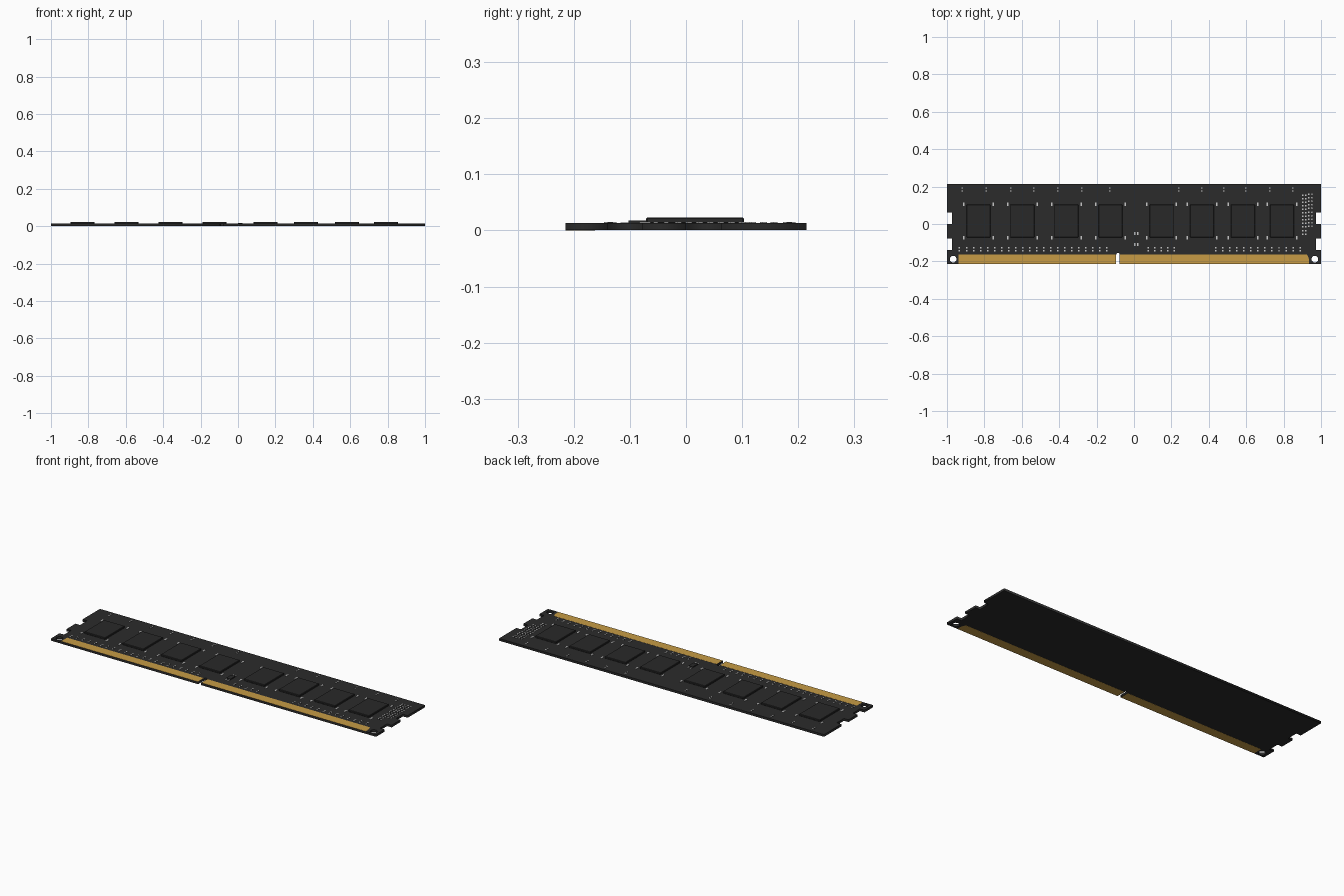
import bpy, bmesh, math
from mathutils import Matrix

if "Cube" in bpy.data.objects:
    bpy.data.objects.remove(bpy.data.objects["Cube"])


def material(name, rgb):
    m = bpy.data.materials.new(name)
    m.diffuse_color = (*rgb, 1)
    m.use_nodes = True
    m.node_tree.nodes["Principled BSDF"].inputs["Base Color"].default_value = m.diffuse_color
    return m


BLACK = material("board black", (0.024, 0.024, 0.024))
CHIP = material("chip charcoal", (0.022, 0.022, 0.022))
GOLD = material("contact gold", (0.57, 0.33, 0.06))
SILVER = material("solder silver", (0.6, 0.6, 0.6))
Z0, ZT = 0.0005, 0.013      # board underside and top


def plate(name, loops, z0, z1, mat):
    """Extruded flat outline; inner loops become holes."""
    cu = bpy.data.curves.new(name, 'CURVE')
    cu.dimensions, cu.fill_mode = '2D', 'BOTH'
    cu.extrude = (z1 - z0) / 2
    for pts in loops:
        s = cu.splines.new('POLY')
        s.points.add(len(pts) - 1)
        for p, (x, y) in zip(s.points, pts):
            p.co = (x, y, 0, 1)
        s.use_cyclic_u = True
    tmp = bpy.data.objects.new(name + " outline", cu)
    bpy.context.collection.objects.link(tmp)
    dg = bpy.context.evaluated_depsgraph_get()
    me = bpy.data.meshes.new_from_object(tmp.evaluated_get(dg))
    bpy.data.objects.remove(tmp)
    me.transform(Matrix.Translation((0, 0, (z0 + z1) / 2)))
    bm = bmesh.new()
    bm.from_mesh(me)
    bmesh.ops.remove_doubles(bm, verts=bm.verts, dist=1e-5)
    bmesh.ops.recalc_face_normals(bm, faces=bm.faces)
    bm.to_mesh(me)
    bm.free()
    me.materials.clear()
    me.materials.append(mat)
    ob = bpy.data.objects.new(name, me)
    bpy.context.collection.objects.link(ob)
    return ob


def boxes(name, items, mats):
    """One object of many boxes: (cx, cy, sx, sy, z0, z1, material index)."""
    bm = bmesh.new()
    for cx, cy, sx, sy, z0, z1, mi in items:
        mat = Matrix.Translation((cx, cy, (z0 + z1) / 2)) @ Matrix.Diagonal((sx, sy, z1 - z0, 1))
        vs = bmesh.ops.create_cube(bm, size=1, matrix=mat)['verts']
        for f in {f for v in vs for f in v.link_faces}:
            f.material_index = mi
    me = bpy.data.meshes.new(name)
    bm.to_mesh(me)
    bm.free()
    for m in mats:
        me.materials.append(m)
    ob = bpy.data.objects.new(name, me)
    bpy.context.collection.objects.link(ob)
    return ob


def circle(cx, cy, r, n=24):
    return [(cx + r * math.cos(2 * math.pi * i / n), cy + r * math.sin(2 * math.pi * i / n)) for i in range(n)]


# circuit board: side latch notches, rounded key slot, two corner holes
side = [(1, -.215), (1, -.14), (.972, -.14), (.972, -.078), (1, -.078),
        (1, 0), (.972, 0), (.972, .0625), (1, .0625), (1, .215)]
KX, KR = -.086, .009
slot = [(KX - KR, -.215)] + [(KX - KR * math.cos(math.pi * i / 8), -.163 + KR * math.sin(math.pi * i / 8))
                             for i in range(9)] + [(KX + KR, -.215)]
outline = side + [(-x, y) for x, y in reversed(side)] + slot
plate("circuit_board", [outline, circle(.967, -.188, .018), circle(-.967, -.188, .018)], Z0, ZT, BLACK)

# gold edge contacts on both faces, split by the key slot
left = [(-.938, -.2145), (KX - .011, -.2145), (KX - .011, -.162), (-.938, -.162)]
right = [(KX + .011, -.2145), (.935, -.2145), (.935, -.185), (.925, -.162), (KX + .011, -.162)]
for face, z0, z1 in (("top", ZT - .0003, ZT + .0005), ("bottom", 0, Z0 + .0003)):
    plate("gold_contacts_left_" + face, [left], z0, z1, GOLD)
    plate("gold_contacts_right_" + face, [right], z0, z1, GOLD)

# eight memory chips, lightly bevelled
chip_x = [-.832, -.597, -.362, -.125, .148, .364, .582, .792]
chips = boxes("memory_chips", [(x, .016, .128, .174, ZT - .001, .023, 0) for x in chip_x], [CHIP])
bev = chips.modifiers.new("edge", 'BEVEL')
bev.width, bev.segments = .002, 1

# small controller chip with four leads
boxes("controller_chip",
      [(.012, -.08, .026, .045, ZT - .001, .018, 0)] +
      [(.012 + sx * .008, -.08 + sy * .029, .006, .016, ZT - .001, .0145, 1) for sx in (-1, 1) for sy in (-1, 1)],
      [CHIP, SILVER])

# silver parts at the chip corners
boxes("corner_capacitors",
      [(x + s * .079, y, .008, .02, ZT - .001, .0148, 0) for x in chip_x for s in (-1, 1) for y in (.106, -.073)],
      [SILVER])


def capacitor(x, y, along_y=True):
    """Dark body with a silver cap at each end."""
    parts = [(0, .006, .010, 0), (-.008, .008, .007, 1), (.008, .008, .007, 1)]
    out = []
    for d, w, l, mi in parts:
        out.append((x, y + d, w, l, ZT - .001, .0148, mi) if along_y else
                   (x + d, y, l, w, ZT - .001, .0148, mi))
    return out


# row along the top edge, row above the contacts, cluster at the right end
top_x = [-.917, -.789, -.66, -.537, -.408, -.28, -.13, .238, .362, .48, .598, .727, .85]
caps = [b for x in top_x for b in capacitor(x, .184)]
for a, b, n in ((-.933, -.146, 22), (.075, .216, 5), (.437, .888, 13)):
    for i in range(n):
        caps += capacitor(a + (b - a) * i / (n - 1), -.135)
for i in range(12):
    y = .155 - i * .019
    caps += capacitor(.91, y, False)
    if i < 10:
        caps += capacitor(.943, y + .004, False)
boxes("small_capacitors", caps, [BLACK, SILVER])
